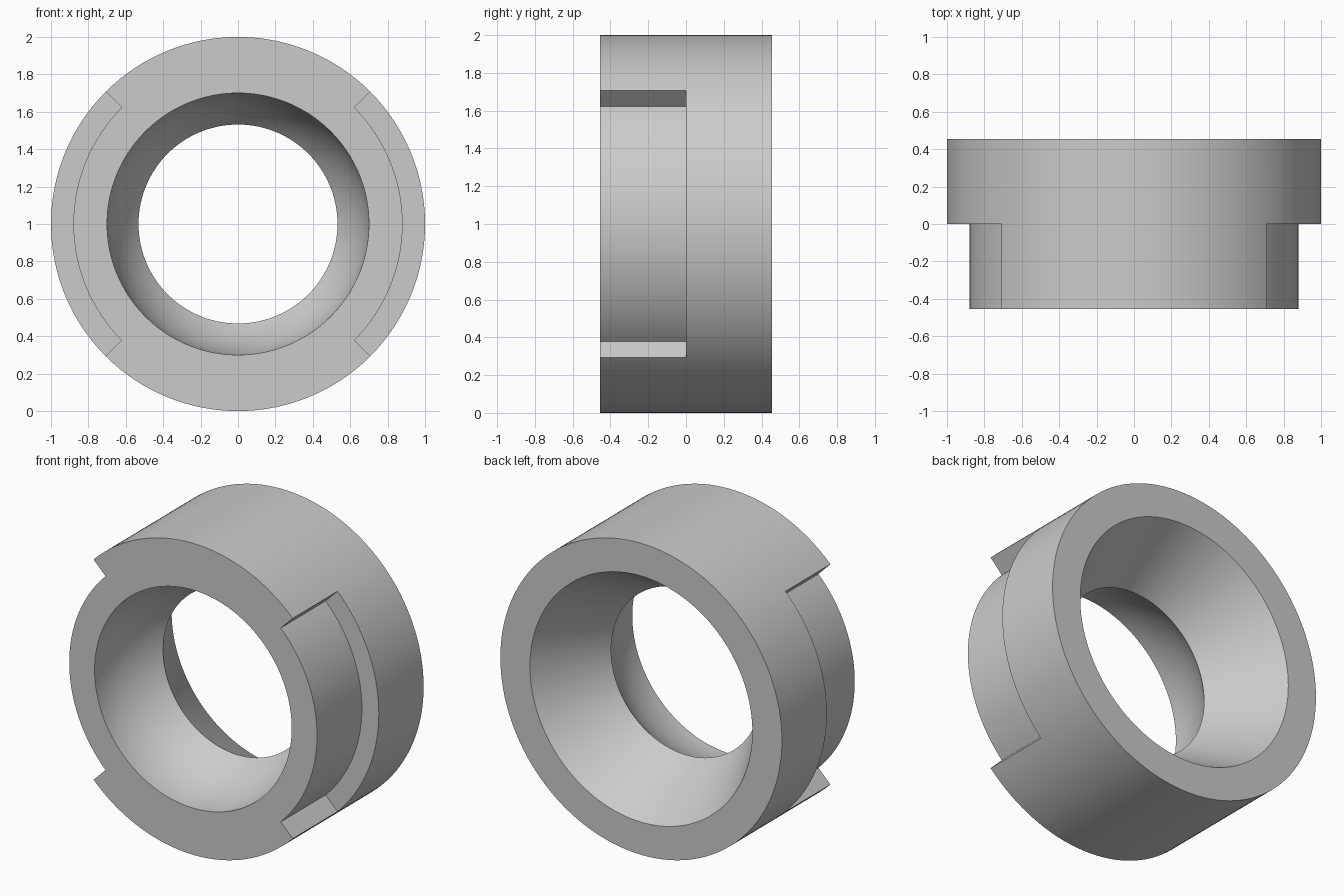
import bpy, bmesh, math

if "Cube" in bpy.data.objects:
    bpy.data.objects.remove(bpy.data.objects["Cube"])

H = 0.455          # half depth along y
R, R_NOTCH = 1.0, 0.88
R_BOWL, R_BACK = 0.70, 0.79
SEG = 128          # divisible by 8 so that the notch ends fall on 45 degrees

# Bore: spherical bowl from the front to the throat, then a cone to the back
bore = []
for i in range(17):
    a = math.asin(H / R_BOWL) * i / 16
    bore.append((R_BOWL * math.cos(a), -H + R_BOWL * math.sin(a)))
bore.append((R_BACK, H))

# Closed (radius, y) profiles for the full and the notched sectors
full = bore + [(R, H), (R, 0), (R, -H), (R_NOTCH, -H)]
notched = bore + [(R, H), (R, 0), (R_NOTCH, 0), (R_NOTCH, -H)]

bm = bmesh.new()


def ring_point(r, y, k):
    a = 2 * math.pi * k / SEG
    return bm.verts.new((r * math.cos(a), y, 1 + r * math.sin(a)))


# Sweep the profile around the axis, notched at the left and right quarters
for k in range(SEG):
    side = abs(math.cos(2 * math.pi * (k + 0.5) / SEG)) > math.sqrt(0.5)
    prof = notched if side else full
    a = [ring_point(r, y, k) for r, y in prof]
    b = [ring_point(r, y, k + 1) for r, y in prof]
    for i in range(len(prof)):
        j = (i + 1) % len(prof)
        bm.faces.new((a[i], a[j], b[j], b[i]))

# Radial end walls of the two notches
for k in (SEG // 8, 3 * SEG // 8, 5 * SEG // 8, 7 * SEG // 8):
    bm.faces.new([ring_point(r, y, k) for r, y in
                  ((R_NOTCH, -H), (R, -H), (R, 0), (R_NOTCH, 0))])

bmesh.ops.remove_doubles(bm, verts=bm.verts, dist=1e-5)
bmesh.ops.recalc_face_normals(bm, faces=bm.faces)
mesh = bpy.data.meshes.new("collar_ring")
bm.to_mesh(mesh)
bm.free()

collar = bpy.data.objects.new("collar_ring", mesh)
bpy.context.collection.objects.link(collar)
grey = bpy.data.materials.new("plain grey")
grey.diffuse_color = (0.6, 0.6, 0.6, 1)
grey.use_nodes = True
grey.node_tree.nodes["Principled BSDF"].inputs["Base Color"].default_value = grey.diffuse_color
mesh.materials.append(grey)

bpy.context.view_layer.objects.active = collar
collar.select_set(True)
bpy.ops.object.shade_smooth_by_angle(angle=math.radians(30))
